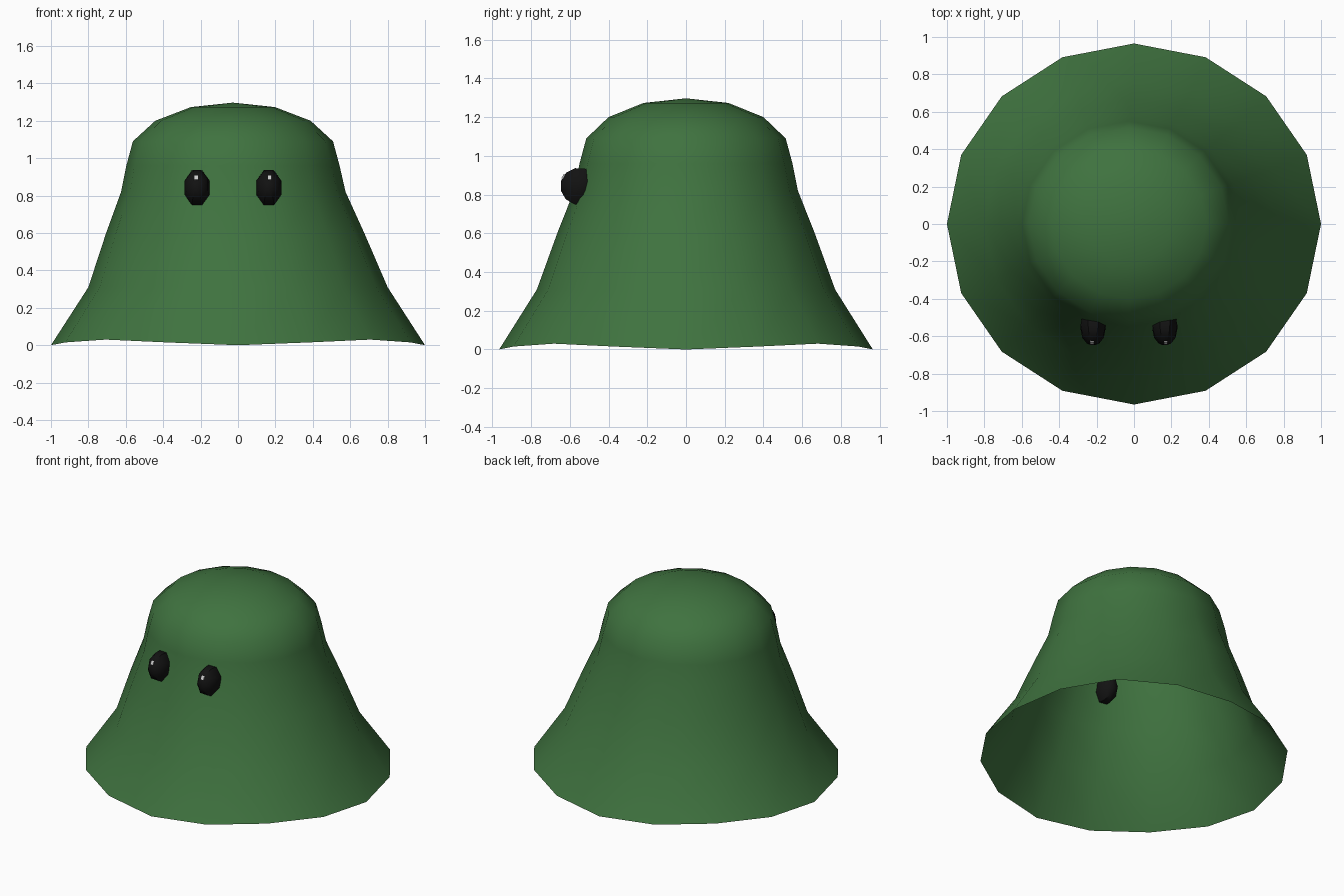
import bpy, bmesh, math

if "Cube" in bpy.data.objects:
    bpy.data.objects.remove(bpy.data.objects["Cube"])

SIDES = 16
CX = -0.027  # top of the cloak leans slightly to -x


def material(name, rgb):
    m = bpy.data.materials.new(name)
    m.diffuse_color = (*rgb, 1)
    m.use_nodes = True
    m.node_tree.nodes["Principled BSDF"].inputs["Base Color"].default_value = m.diffuse_color
    return m


green = material("green_cloth", (0.05, 0.17, 0.05))
black = material("eye_black", (0.006, 0.006, 0.006))
white = material("eye_glint", (0.8, 0.8, 0.8))


def add_object(name, bm, mat, smooth=None):
    me = bpy.data.meshes.new(name)
    bm.to_mesh(me)
    bm.free()
    ob = bpy.data.objects.new(name, me)
    bpy.context.collection.objects.link(ob)
    me.materials.append(mat)
    if smooth:
        bpy.ops.object.select_all(action='DESELECT')
        ob.select_set(True)
        bpy.context.view_layer.objects.active = ob
        bpy.ops.object.shade_smooth_by_angle(angle=math.radians(smooth))
    return ob


# Cloak: open-bottomed bell, rings of (x radius, y radius, z, x shift)
profile = [(1.0, 0.965, 0.0, 0.0), (0.80, 0.77, 0.31, 0.0),
           (0.69, 0.665, 0.60, -0.015), (0.60, 0.578, 0.82, -0.025),
           (0.57, 0.55, 0.96, CX), (0.535, 0.515, 1.09, CX),
           (0.415, 0.40, 1.20, CX), (0.225, 0.22, 1.273, CX)]
bm = bmesh.new()
rings = []
for i, (rx, ry, z, sx) in enumerate(profile):
    ring = []
    for k in range(SIDES):
        a = 2 * math.pi * k / SIDES
        lift = 0.03 * math.sin(2 * a) ** 2 if i == 0 else 0  # wavy hem
        ring.append(bm.verts.new((sx + rx * math.cos(a), ry * math.sin(a), z + lift)))
    rings.append(ring)
for lo, hi in zip(rings, rings[1:]):
    for k in range(SIDES):
        n = (k + 1) % SIDES
        bm.faces.new((lo[k], lo[n], hi[n], hi[k]))
apex = bm.verts.new((CX, 0, 1.297))
for k in range(SIDES):
    bm.faces.new((rings[-1][k], rings[-1][(k + 1) % SIDES], apex))
add_object("cloak", bm, green, 60)

# Eyes: low-poly ovals leaning back with the cloak, each with a small glint
for side, label in ((-1, "left"), (1, "right")):
    bm = bmesh.new()
    bmesh.ops.create_uvsphere(bm, u_segments=8, v_segments=6, radius=1)
    for v in bm.verts:
        x, y, z = v.co
        c, s = math.cos(math.pi / 8), math.sin(math.pi / 8)
        v.co = (0.072 * (c * x - s * y), -0.1 * z, 0.104 * (s * x + c * y))
    bmesh.ops.recalc_face_normals(bm, faces=bm.faces)
    eye = add_object(label + "_eye", bm, black, 40)
    eye.location = (CX + side * 0.192, -0.55, 0.842)
    eye.rotation_euler.x = math.radians(-17)

    bm = bmesh.new()
    bmesh.ops.create_cube(bm, size=1)
    for v in bm.verts:
        v.co = (v.co.x * 0.02, v.co.y * 0.012, v.co.z * 0.026)
    glint = add_object(label + "_eye_glint", bm, white)
    glint.location = (CX + side * 0.197, -0.632, 0.893)
    glint.rotation_euler.x = math.radians(-33)
